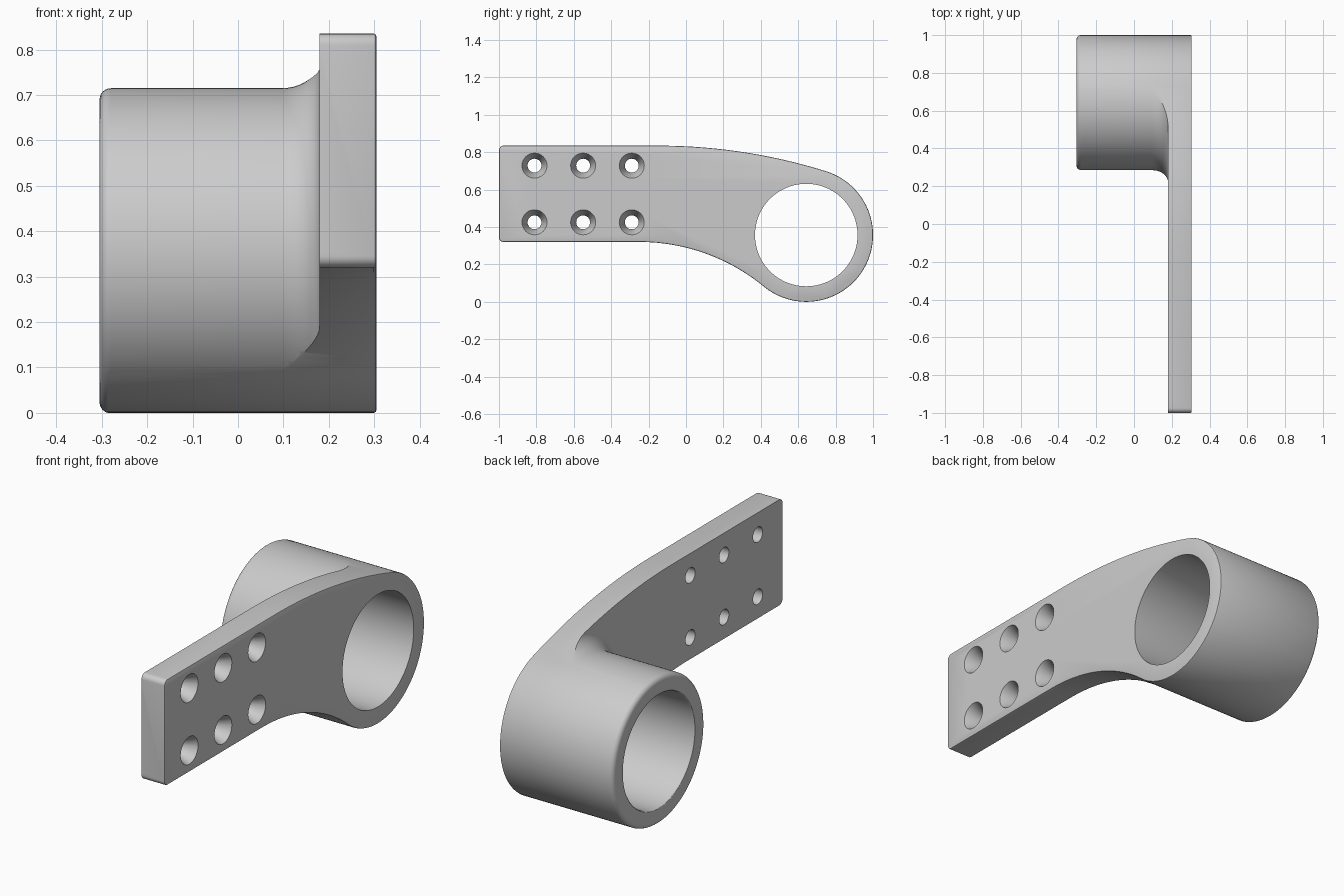
import bpy, bmesh, math
from mathutils import Vector, Matrix

cube = bpy.data.objects.get("Cube")
if cube:
    bpy.data.objects.remove(cube, do_unlink=True)

RING_Y, RING_Z, RING_R, BORE_R = 0.643, 0.357, 0.357, 0.274
FRONT, BACK = -1.0, 0.305          # plate end in y, outer plate face in x
LOW, HIGH, PLATE_X = 0.32, 0.835, 0.18


def make_object(name, bm):
    bmesh.ops.recalc_face_normals(bm, faces=bm.faces)
    mesh = bpy.data.meshes.new(name)
    bm.to_mesh(mesh)
    bm.free()
    ob = bpy.data.objects.new(name, mesh)
    bpy.context.collection.objects.link(ob)
    return ob


def arc(cy, cz, r, start, end, steps):
    angles = [start + (end - start) * i / steps for i in range(steps + 1)]
    return [(cy + r * math.cos(a), cz + r * math.sin(a)) for a in angles]


def lathe(name, profile, centres, steps):
    """Revolve a closed (x, radius) profile about the x axis at each (y, z) centre."""
    bm = bmesh.new()
    for cy, cz in centres:
        rings = []
        for i in range(steps):
            a = math.tau * i / steps
            rings.append([bm.verts.new((x, cy + r * math.cos(a), cz + r * math.sin(a)))
                          for x, r in profile])
        n = len(profile)
        for i in range(steps):
            p, q = rings[i], rings[(i + 1) % steps]
            for j in range(n):
                k = (j + 1) % n
                bm.faces.new((p[j], p[k], q[k], q[j]))
    bmesh.ops.remove_doubles(bm, verts=bm.verts, dist=1e-6)
    return make_object(name, bm)


def boolean(ob, tool, operation):
    mod = ob.modifiers.new(operation.lower(), 'BOOLEAN')
    mod.object, mod.operation, mod.solver = tool, operation, 'EXACT'
    bpy.context.view_layer.objects.active = ob
    bpy.ops.object.modifier_apply(modifier=mod.name)
    bpy.data.objects.remove(tool, do_unlink=True)


# Side outline: straight arm blending through tangent arcs into the ring
def tangent_arc(start_y, gap):
    """Radius of the arc that leaves the arm level and touches the ring."""
    dy = RING_Y - start_y
    return abs((dy * dy + gap * gap - RING_R ** 2) / (2 * (RING_R - gap)))


half, corner = math.pi / 2, 0.025
low_y, high_y = -0.25, -0.15
low_r = tangent_arc(low_y, RING_Z - LOW)
high_r = tangent_arc(high_y, HIGH - RING_Z)
low_a = math.atan2(RING_Z - LOW + low_r, RING_Y - low_y)
high_a = math.atan2(RING_Z - HIGH + high_r, RING_Y - high_y)

outline = arc(FRONT + corner, LOW + corner, corner, 2 * half, 3 * half, 6)
outline += arc(low_y, LOW - low_r, low_r, half, low_a, 24)
outline += arc(RING_Y, RING_Z, RING_R, low_a + math.pi, high_a + math.tau, 80)[1:]
outline += arc(high_y, HIGH - high_r, high_r, high_a, half, 24)[1:]
outline += arc(FRONT + corner, HIGH - corner, corner, half, 2 * half, 6)

# Outline extruded across the full width, softened on the outer face
bm = bmesh.new()
face = bm.faces.new([bm.verts.new((BACK, y, z)) for y, z in outline])
new = bmesh.ops.extrude_face_region(bm, geom=[face], use_keep_orig=True)["geom"]
moved = [g for g in new if isinstance(g, bmesh.types.BMVert)]
bmesh.ops.translate(bm, verts=moved, vec=(-0.7, 0, 0))
rim = [e for e in bm.edges if all(v.co.x > BACK - 0.001 for v in e.verts)]
bmesh.ops.bevel(bm, geom=rim, offset=0.006, segments=2, profile=0.5, affect='EDGES')
bracket = make_object("mounting_bracket", bm)

# Lathe envelope: bored tube with rounded end, flared foot and plate slab
tube_r, end_x, lip, soft = RING_R + 0.001, -0.305, 0.025, 0.008
profile = [(0.4, BORE_R)]
profile += [(end_x + soft - soft * math.sin(a), BORE_R + soft - soft * math.cos(a))
            for a in (half * i / 3 for i in range(4))]
profile += [(end_x + lip - lip * math.cos(a), tube_r - lip + lip * math.sin(a))
            for a in (half * i / 6 for i in range(7))]
flare_x, flare_r = 0.085, 0.064
profile += [(PLATE_X - flare_x + flare_x * math.sin(a), tube_r + flare_r * (1 - math.cos(a)))
            for a in (half * i / 10 for i in range(11))]
profile += [(PLATE_X, 2.2), (0.4, 2.2)]
envelope = lathe("tube_envelope", profile, [(RING_Y, RING_Z)], 128)
boolean(bracket, envelope, 'INTERSECT')

# Six countersunk screw holes
hole = [(0.1, 0), (0.1, 0.037), (0.24, 0.037), (BACK, 0.067), (0.35, 0.067), (0.35, 0)]
centres = [(y, z) for y in (-0.81, -0.55, -0.29) for z in (0.425, 0.728)]
boolean(bracket, lathe("screw_holes", hole, centres, 32), 'DIFFERENCE')

bpy.ops.object.select_all(action='DESELECT')
bracket.select_set(True)
bpy.context.view_layer.objects.active = bracket
bpy.ops.object.shade_smooth_by_angle(angle=math.radians(30))
